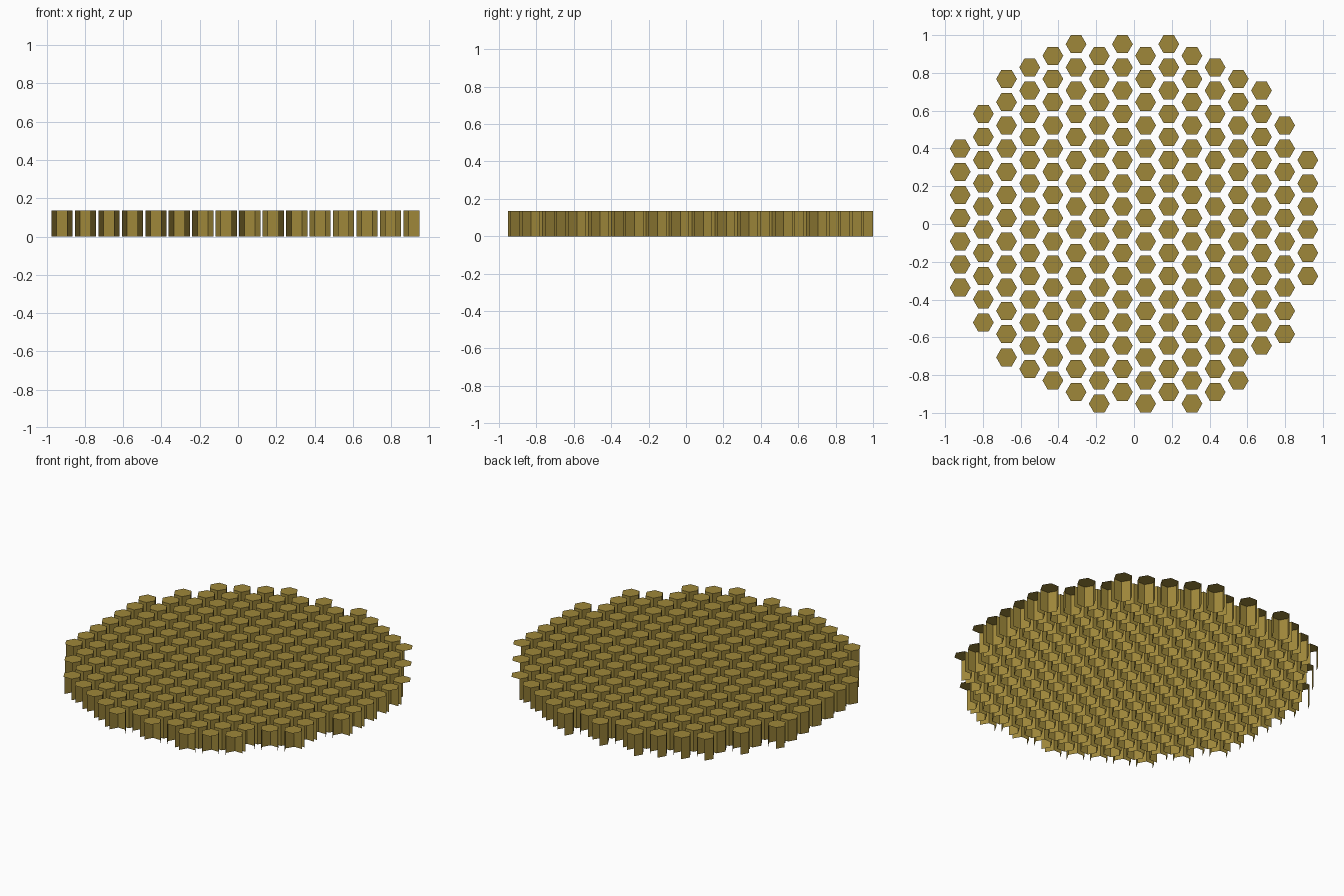
import bpy, bmesh
from math import cos, sin, radians, floor

cube = bpy.data.objects.get("Cube")
if cube:
    bpy.data.objects.remove(cube)

PITCH_X, PITCH_Y = 0.1227, 0.1228
RADIUS, HEIGHT, TOP_Y = 0.055, 0.135, 0.952

# First row and last row of cells in each column of the round grid
SPANS = [(4, 10), (3, 12), (1, 13), (1, 14), (0, 14), (0, 15), (0, 15), (0, 15),
         (0, 15), (0, 15), (0, 15), (1, 15), (1, 14), (2, 13), (3, 12), (5, 10)]


def centre(col, row):
    x = (col - (len(SPANS) - 1) / 2) * PITCH_X
    y = TOP_Y - row * PITCH_Y - (PITCH_Y / 2 if col % 2 == 0 else 0)
    return x, y


def neighbour(col, row, side):
    """Cell across the given side; sides run anticlockwise from upper right."""
    if side == 1:
        return col, row - 1
    if side == 4:
        return col, row + 1
    shift = 1 if col % 2 == 0 else 0
    new_col = col + (1 if side in (0, 5) else -1)
    return new_col, row + shift - (1 if side in (0, 2) else 0)


cells = {(c, r) for c, (a, b) in enumerate(SPANS) for r in range(a, b + 1)}

material = bpy.data.materials.new("old_gold")
gold = (0.342, 0.243, 0.042, 1)
material.diffuse_color = gold
material.use_nodes = True
bsdf = next(n for n in material.node_tree.nodes if n.type == 'BSDF_PRINCIPLED')
bsdf.inputs["Base Color"].default_value = gold

# Hexagonal columns: closed on top, open below, open on most outer rim sides
bm = bmesh.new()
for col, row in sorted(cells):
    x, y = centre(col, row)
    ring = [(x + RADIUS * cos(radians(60 * i)), y + RADIUS * sin(radians(60 * i)))
            for i in range(6)]
    top = [bm.verts.new((px, py, HEIGHT)) for px, py in ring]
    low = [bm.verts.new((px, py, 0)) for px, py in ring]
    bm.faces.new(top)
    for side in range(6):
        if side == 2 or neighbour(col, row, side) in cells:
            j = (side + 1) % 6
            bm.faces.new((low[side], low[j], top[j], top[side]))
bmesh.ops.delete(bm, geom=[v for v in bm.verts if not v.link_faces], context='VERTS')

mesh = bpy.data.meshes.new("hex_columns")
bm.to_mesh(mesh)
bm.free()
mesh.materials.append(material)
bpy.context.collection.objects.link(bpy.data.objects.new("hex_columns", mesh))
